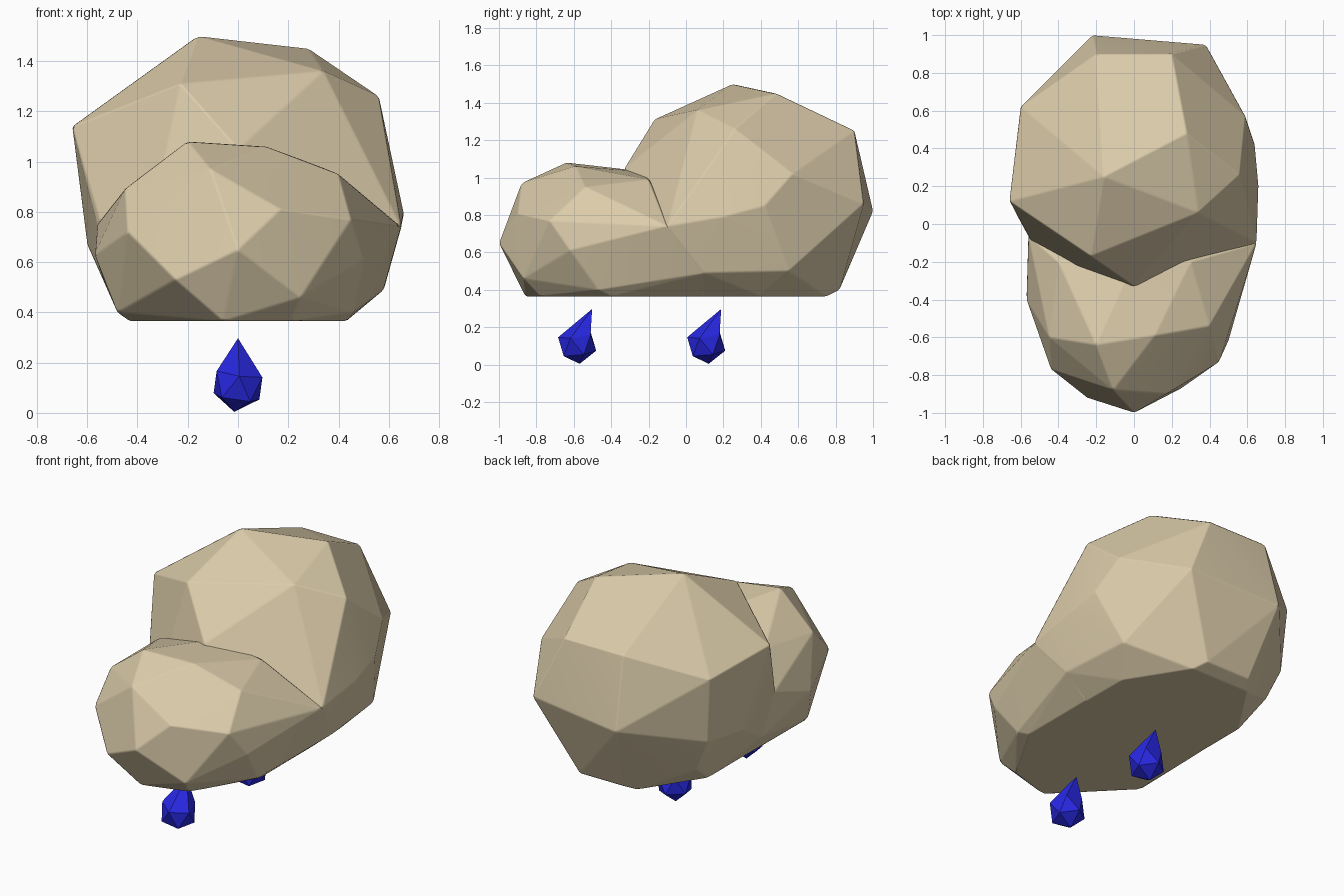
import bpy
import bmesh
from math import radians
from mathutils import Matrix, Vector

default_cube = bpy.data.objects.get("Cube")
if default_cube:
    bpy.data.objects.remove(default_cube, do_unlink=True)


def make_material(name, colour):
    mat = bpy.data.materials.new(name)
    mat.use_nodes = True
    mat.diffuse_color = (*colour, 1)
    shader = mat.node_tree.nodes["Principled BSDF"]
    shader.inputs["Base Color"].default_value = (*colour, 1)
    shader.inputs["Roughness"].default_value = 0.8
    return mat


def finish_object(name, bm, material):
    """Turn a bmesh into a scene object with one material."""
    bmesh.ops.recalc_face_normals(bm, faces=bm.faces)
    mesh = bpy.data.meshes.new(name)
    bm.to_mesh(mesh)
    bm.free()
    mesh.materials.append(material)
    obj = bpy.data.objects.new(name, mesh)
    bpy.context.collection.objects.link(obj)
    return obj


def make_lump(name, corners, base_outline, material):
    """Faceted convex lump standing on a flat base, with softened edges."""
    bm = bmesh.new()
    for corner in corners:
        bm.verts.new(corner)
    for x, y in base_outline:
        bm.verts.new((x, y, BASE_HEIGHT))
    hull = bmesh.ops.convex_hull(bm, input=bm.verts)
    inside = {v for v in hull["geom_interior"] + hull["geom_unused"]
              if isinstance(v, bmesh.types.BMVert)}
    bmesh.ops.delete(bm, geom=list(inside), context="VERTS")
    bmesh.ops.dissolve_limit(bm, angle_limit=radians(2),
                             verts=bm.verts, edges=bm.edges)
    obj = finish_object(name, bm, material)
    bevel = obj.modifiers.new("soft_edges", "BEVEL")
    bevel.width = 0.008
    bevel.segments = 1
    bevel.limit_method = "ANGLE"
    bevel.angle_limit = radians(6)
    bevel.harden_normals = True
    bpy.ops.object.select_all(action="DESELECT")
    obj.select_set(True)
    bpy.context.view_layer.objects.active = obj
    bpy.ops.object.shade_smooth_by_angle(angle=radians(35))
    return obj


def make_drop(name, offset_y, material):
    """Low-poly ball with its top corner pulled up to a leaning tip."""
    bm = bmesh.new()
    bmesh.ops.create_icosphere(bm, subdivisions=1, radius=0.108)
    turn = (Matrix.Rotation(radians(8), 4, "Y")
            @ Matrix.Rotation(radians(7), 4, "X")
            @ Matrix.Rotation(radians(-90), 4, "Z"))
    bmesh.ops.transform(bm, matrix=turn, verts=bm.verts)
    top = max(bm.verts, key=lambda v: v.co.z)
    top.co = Vector((0, 0.08, 0.187))
    bmesh.ops.translate(bm, verts=bm.verts, vec=(0, offset_y, 0.11))
    return finish_object(name, bm, material)


BASE_HEIGHT = 0.365
cloud_tan = make_material("cloud_tan", (0.71, 0.60, 0.40))
rain_blue = make_material("rain_blue", (0.02, 0.02, 0.75))

# Corners shared by both lumps where their flanks run together
flank = [(0.65, -0.1, 0.74), (0.58, 0.1, 0.49), (-0.52, 0, 0.49)]

# Tall rear lump: crown, shoulders, back, underside
rear_corners = flank + [
    (-0.16, 0.25, 1.5), (0.28, 0.48, 1.45), (0.34, 0.06, 1.36),
    (-0.23, -0.17, 1.31), (0.56, 0.26, 1.26), (-0.2, 0.9, 1.25),
    (0.2, 0.9, 1.25), (-0.66, 0.12, 1.14), (-0.6, 0.62, 1.1),
    (0.59, 0.57, 1.02), (-0.22, 1, 0.82), (0.38, 0.95, 0.86),
    (0.64, 0.42, 0.85), (0.66, 0.2, 0.79), (-0.6, 0.3, 0.67),
    (0, -0.33, 1.05), (-0.56, -0.06, 0.75), (-0.57, 0.6, 0.7),
    (0.54, 0.55, 0.5), (-0.48, 0.58, 0.5), (-0.15, 0.82, 0.4),
    (0.15, 0.82, 0.4)]
rear_base = [(0.42, 0.4), (0.2, 0.75), (-0.2, 0.75), (-0.43, 0.4),
             (-0.43, -0.3), (0.43, -0.3)]
make_lump("cloud_rear", rear_corners, rear_base, cloud_tan)

# Low front lump: top, cheeks, nose, chin, and a tail buried in the rear lump
front_corners = flank + [
    (-0.2, -0.64, 1.08), (0.11, -0.59, 1.06), (0.4, -0.54, 0.95),
    (-0.45, -0.6, 0.89), (-0.11, -0.88, 0.97), (0.17, -0.9, 0.81),
    (-0.44, -0.77, 0.72), (0.45, -0.73, 0.77), (0, -1, 0.65),
    (-0.57, -0.4, 0.63), (0.5, -0.62, 0.61), (-0.25, -0.92, 0.53),
    (0.25, -0.87, 0.46), (-0.48, -0.5, 0.4), (0.46, -0.47, 0.4),
    (0, -0.2, 1.03), (0.3, -0.2, 0.99), (-0.4, -0.2, 0.93),
    (-0.56, -0.06, 0.75)]
front_base = [(0.43, -0.4), (0.21, -0.78), (-0.06, -0.86), (-0.43, -0.48),
              (-0.43, 0.1), (0.43, 0.1)]
make_lump("cloud_front", front_corners, front_base, cloud_tan)

# Two raindrops hanging below, one behind the other
for drop_name, drop_y in (("front_raindrop", -0.582), ("rear_raindrop", 0.108)):
    make_drop(drop_name, drop_y, rain_blue)
